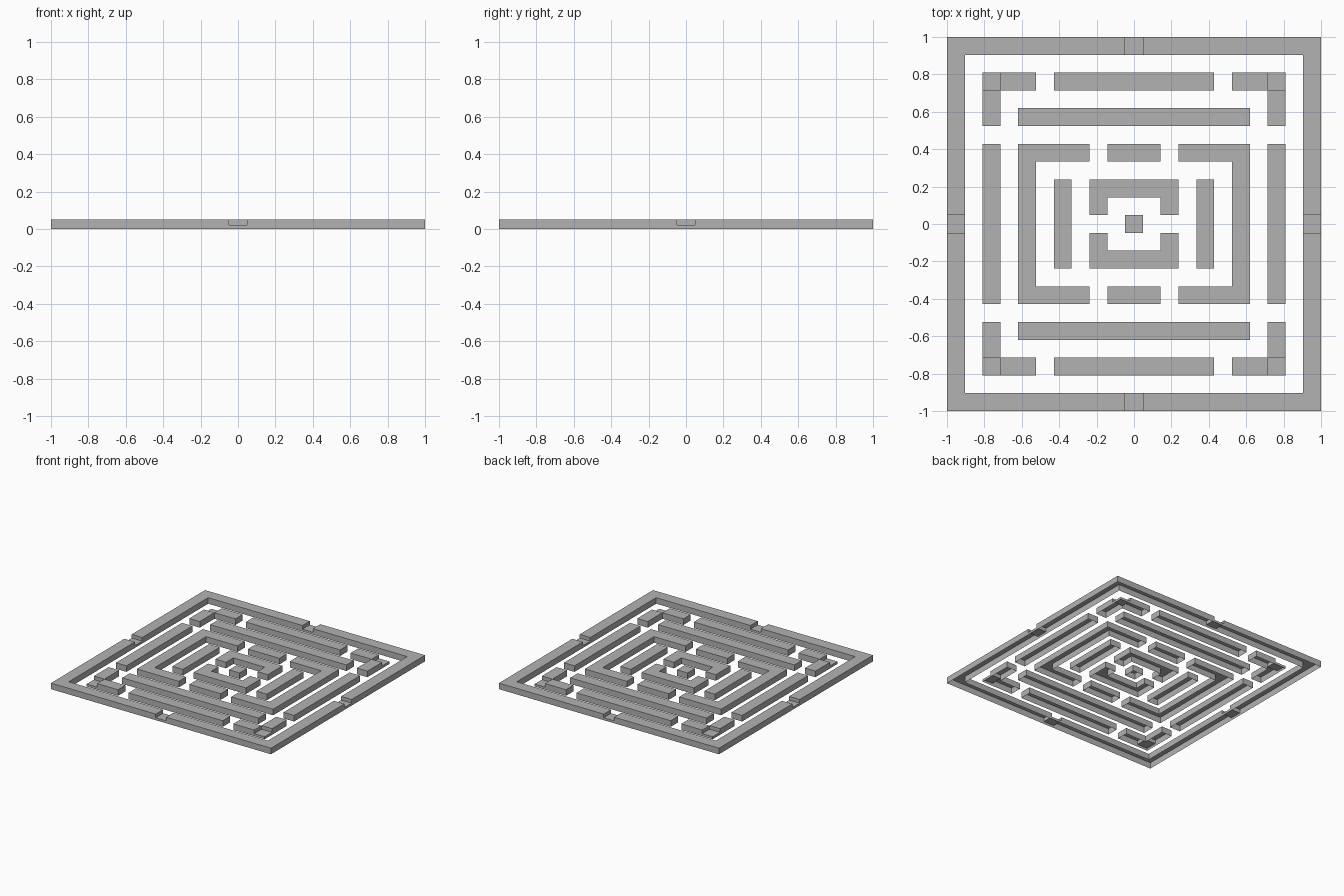
import bpy
import bmesh

cube = bpy.data.objects.get("Cube")
if cube:
    bpy.data.objects.remove(cube, do_unlink=True)

CELL = 2 / 21          # the maze sits on a grid of 21 x 21 cells
HIGH, LOW = 0.05, 0.02  # full walls and sunken passages

grey = bpy.data.materials.new("stone_grey")
grey.use_nodes = True
grey.diffuse_color = (0.45, 0.45, 0.45, 1)
grey.node_tree.nodes["Principled BSDF"].inputs["Base Color"].default_value = (0.45, 0.45, 0.45, 1)


def run(x0, x1, y0, y1):
    """Grid cells of a rectangular run of wall, ends included."""
    return {(x, y) for x in range(x0, x1 + 1) for y in range(y0, y1 + 1)}


def wall(name, cells, low=()):
    """Wall shell, open underneath, over the given cells; low cells are sunken."""
    heights = {c: LOW if c in low else HIGH for c in cells}
    bm = bmesh.new()

    def face(*points):
        bm.faces.new([bm.verts.new(p) for p in points])

    for (i, j), h in heights.items():
        x, y, r = i * CELL, j * CELL, CELL / 2
        face((x - r, y - r, h), (x + r, y - r, h), (x + r, y + r, h), (x - r, y + r, h))
        # side faces only where the neighbouring cell is lower or missing
        for dx, dy in ((1, 0), (-1, 0), (0, 1), (0, -1)):
            base = heights.get((i + dx, j + dy), 0)
            if base < h:
                a = (x + r * (dx + dy), y + r * (dy - dx))
                b = (x + r * (dx - dy), y + r * (dy + dx))
                face((*a, base), (*b, base), (*b, h), (*a, h))
    bmesh.ops.remove_doubles(bm, verts=bm.verts, dist=0.001)
    bmesh.ops.dissolve_limit(bm, angle_limit=0.01, verts=bm.verts, edges=bm.edges)
    mesh = bpy.data.meshes.new(name)
    bm.to_mesh(mesh)
    bm.free()
    mesh.materials.append(grey)
    bpy.context.collection.objects.link(bpy.data.objects.new(name, mesh))


def flip(cells, sx, sy):
    return {(x * sx, y * sy) for x, y in cells}


# Outer frame with a sunken gate in the middle of each side
gates = {(0, 10), (0, -10), (10, 0), (-10, 0)}
wall("outer_frame", run(-10, 10, -10, 10) - run(-9, 9, -9, 9), gates)

# Walls mirrored front to back
for sy, end in ((-1, "front"), (1, "back")):
    wall(f"{end}_long_wall", flip(run(-4, 4, 8, 8), 1, sy))
    wall(f"{end}_inner_long_wall", flip(run(-6, 6, 6, 6), 1, sy))
    wall(f"{end}_short_wall", flip(run(-1, 1, 4, 4), 1, sy))
    wall(f"{end}_centre_bracket", flip(run(-2, 2, 1, 2) - run(-1, 1, 1, 1), 1, sy))

    # Corner pieces with a sunken corner
    for sx, side in ((-1, "right"), (1, "left")):
        corner = run(6, 8, 8, 8) | run(8, 8, 6, 8)
        wall(f"{end}_{side}_corner", flip(corner, sx, sy), flip({(8, 8)}, sx, sy))

# Walls mirrored left to right
for sx, side in ((-1, "right"), (1, "left")):
    wall(f"{side}_long_wall", flip(run(8, 8, -4, 4), sx, 1))
    wall(f"{side}_middle_bracket", flip(run(3, 6, -4, 4) - run(3, 5, -3, 3), sx, 1))
    wall(f"{side}_inner_wall", flip(run(4, 4, -2, 2), sx, 1))

wall("centre_block", run(0, 0, 0, 0))
